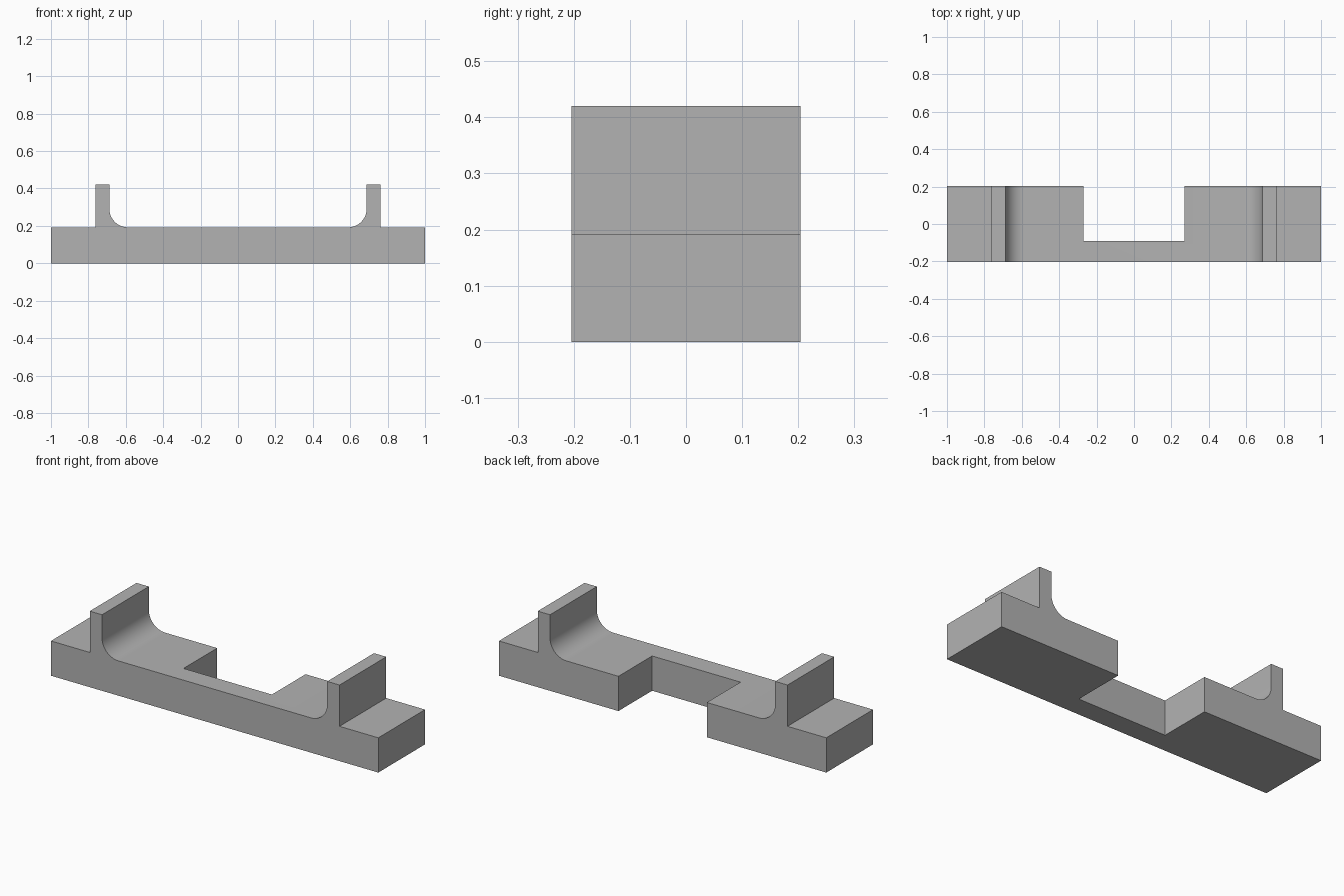
import bpy
import bmesh
from math import cos, sin, pi, radians

cube = bpy.data.objects.get("Cube")
if cube:
    bpy.data.objects.remove(cube, do_unlink=True)

DEPTH = 0.204           # half depth of the bracket
DECK, TOP = 0.192, 0.42  # heights of the base and the upright walls
WALL_OUT, WALL_IN = 0.763, 0.688
FILLET = 0.1
NOTCH_X, NOTCH_Y = 0.27, -0.09

grey = bpy.data.materials.new("plain_grey")
grey.use_nodes = True
colour = (0.45, 0.45, 0.45, 1)
grey.diffuse_color = colour
grey.node_tree.nodes["Principled BSDF"].inputs["Base Color"].default_value = colour


def extrude_profile(name, points, y0, y1):
    """Solid made from an x-z outline swept along y."""
    bm = bmesh.new()
    face = bm.faces.new([bm.verts.new((x, y0, z)) for x, z in points])
    swept = bmesh.ops.extrude_face_region(bm, geom=[face])["geom"]
    verts = [v for v in swept if isinstance(v, bmesh.types.BMVert)]
    bmesh.ops.translate(bm, verts=verts, vec=(0, y1 - y0, 0))
    bmesh.ops.recalc_face_normals(bm, faces=bm.faces)
    mesh = bpy.data.meshes.new(name)
    bm.to_mesh(mesh)
    bm.free()
    mesh.materials.append(grey)
    obj = bpy.data.objects.new(name, mesh)
    bpy.context.collection.objects.link(obj)
    return obj


# Half outline: base end, upright wall, rounded inner corner
half = [(1, 0), (1, DECK), (WALL_OUT, DECK), (WALL_OUT, TOP), (WALL_IN, TOP)]
steps = 16
for i in range(steps + 1):
    a = pi / 2 * i / steps
    half.append((WALL_IN - FILLET + FILLET * cos(a),
                 DECK + FILLET - FILLET * sin(a)))
outline = half + [(-x, z) for x, z in reversed(half)]
bracket = extrude_profile("bracket", outline, -DEPTH, DEPTH)

# Rectangular notch cut through the back of the base
n = NOTCH_X
cutter = extrude_profile("notch_cutter", [(-n, -0.2), (n, -0.2), (n, 0.6), (-n, 0.6)],
                         NOTCH_Y, DEPTH + 0.2)
cut = bracket.modifiers.new("notch", "BOOLEAN")
cut.operation = "DIFFERENCE"
cut.solver = "EXACT"
cut.object = cutter
bpy.ops.object.select_all(action="DESELECT")
bpy.context.view_layer.objects.active = bracket
bracket.select_set(True)
bpy.ops.object.modifier_apply(modifier=cut.name)
bpy.data.objects.remove(cutter, do_unlink=True)

# Smooth fillets with sharp edges kept
bpy.ops.object.shade_smooth_by_angle(angle=radians(30))
